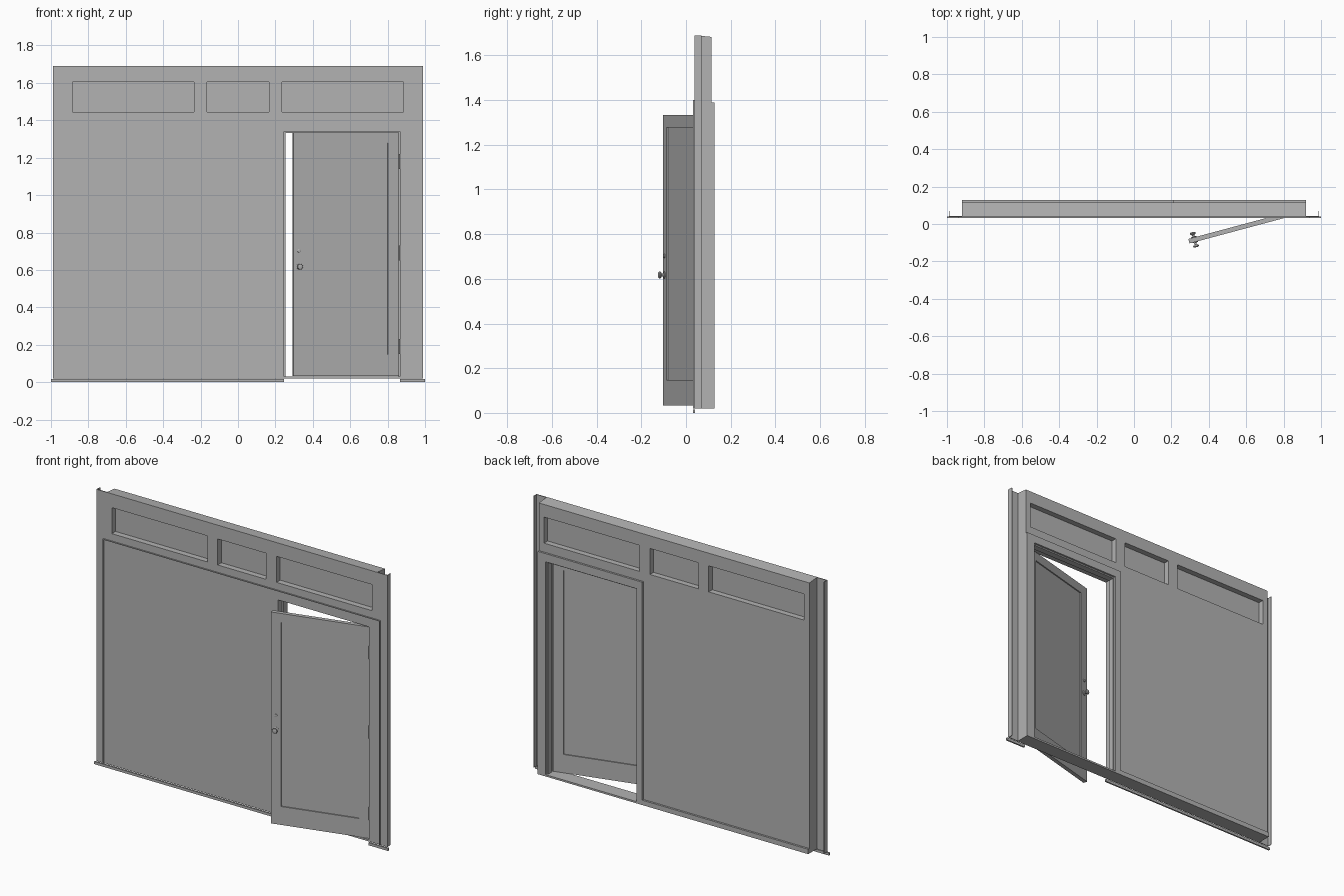
import bpy, bmesh, math
from mathutils import Matrix

cube = bpy.data.objects.get("Cube")
if cube:
    bpy.data.objects.remove(cube, do_unlink=True)

grey = bpy.data.materials.new("warm_grey")
grey.use_nodes = True
colour = (0.45, 0.45, 0.45, 1)
grey.diffuse_color = colour
grey.node_tree.nodes["Principled BSDF"].inputs["Base Color"].default_value = colour


def finish(name, bm, matrix=None, smooth=False):
    bmesh.ops.recalc_face_normals(bm, faces=bm.faces)
    mesh = bpy.data.meshes.new(name)
    bm.to_mesh(mesh)
    bm.free()
    mesh.materials.append(grey)
    obj = bpy.data.objects.new(name, mesh)
    bpy.context.collection.objects.link(obj)
    if matrix:
        obj.matrix_world = matrix
    if smooth:
        bpy.ops.object.select_all(action='DESELECT')
        obj.select_set(True)
        bpy.context.view_layer.objects.active = obj
        bpy.ops.object.shade_smooth_by_angle()
    return obj


def slab(name, rect, y0, y1, holes=(), matrix=None, back_drop=0):
    """Upright slab; rect and holes are (x0, x1, z0, z1)."""
    bm = bmesh.new()
    areas = [rect, *holes]
    xs = sorted({x for a in areas for x in a[:2] if rect[0] <= x <= rect[1]})
    zs = sorted({z for a in areas for z in a[2:] if rect[2] <= z <= rect[3]})
    grid = {(x, z): bm.verts.new((x, y0, z)) for x in xs for z in zs}
    for xa, xb in zip(xs, xs[1:]):
        for za, zb in zip(zs, zs[1:]):
            cx, cz = (xa + xb) / 2, (za + zb) / 2
            if any(h[0] < cx < h[1] and h[2] < cz < h[3] for h in holes):
                continue
            bm.faces.new([grid[xa, za], grid[xb, za], grid[xb, zb], grid[xa, zb]])
    bmesh.ops.delete(bm, geom=[v for v in bm.verts if not v.link_faces], context='VERTS')
    new = bmesh.ops.extrude_face_region(bm, geom=bm.faces[:])["geom"]
    for v in new:
        if isinstance(v, bmesh.types.BMVert):
            v.co.y = y1
            if v.co.z == zs[-1] or abs(v.co.z - zs[-1]) < 1e-5:
                v.co.z -= back_drop
    return finish(name, bm, matrix)


def lathe(name, profile, matrix):
    """Turn a (radius, height) profile around the local z axis."""
    bm = bmesh.new()
    verts = [bm.verts.new((r, 0, h)) for r, h in profile]
    edges = [bm.edges.new(pair) for pair in zip(verts, verts[1:])]
    bmesh.ops.spin(bm, geom=verts + edges, cent=(0, 0, 0), axis=(0, 0, 1),
                   angle=2 * math.pi, steps=20)
    bmesh.ops.remove_doubles(bm, verts=bm.verts, dist=1e-5)
    return finish(name, bm, matrix, smooth=True)


# Wall layout
BASE, TOP, HALF = 0.02, 1.69, 0.92
doorway = (0.247, 0.866, 0.031, 1.34)
windows = [(-0.885, -0.235, 1.445, 1.605), (-0.165, 0.165, 1.445, 1.605),
           (0.235, 0.885, 1.445, 1.605)]
openings = [doorway, *windows]

# Wall: front skin with side flanges, core, and raised back trim
slab("front_skin", (-0.99, 0.99, BASE, TOP), 0.038, 0.043, openings)
slab("wall_core", (-HALF, HALF, BASE, TOP), 0.043, 0.115, openings, back_drop=0.007)
slab("back_trim", (-HALF, HALF, BASE, 1.39), 0.115, 0.127,
     [doorway, (-HALF, 0.21, 0.05, 1.39)])
for side, x in (("right", -0.99), ("left", 0.986)):
    slab(side + "_flange_return", (x, x + 0.004, BASE, TOP), 0.043, 0.07)

# Recessed transom panes
for i, pane in enumerate(windows):
    slab(f"transom_pane_{i + 1}", pane, 0.074, 0.08)

# Thin fin framing the lower front panel, and the foot strips
slab("front_fin", (-0.942, 0.942, BASE, 1.4), 0.031, 0.038,
     [(-0.938, 0.938, BASE, 1.396)])
slab("foot_strip_right", (-1, doorway[0], 0, 0.016), 0.031, 0.041)
slab("foot_strip_left", (doorway[1], 1, 0, 0.016), 0.031, 0.041)

# Door stop lining the opening
x0, x1, z0, z1 = doorway
slab("door_stop", doorway, 0.076, 0.115,
     [(x0 + 0.008, x1 - 0.008, z0, z1 - 0.008)])

# Door, swung ajar about its hinge edge
swing = Matrix.Translation((0.86, 0.047, 0)) @ Matrix.Rotation(math.radians(15), 4, 'Z')
WIDTH, THICK, STILE = 0.583, 0.025, 0.061
inset = (-WIDTH + STILE, -STILE, 0.147, 1.278)
slab("door_frame", (-WIDTH, 0, 0.034, 1.334), 0, THICK, [inset], swing)
slab("door_panel", inset, 0.007, THICK - 0.007, matrix=swing)

# Hinges
for i, z in enumerate((0.19, 0.69, 1.18)):
    slab(f"hinge_leaf_{i + 1}", (0, 0.003, z - 0.04, z + 0.04), 0, 0.022, matrix=swing)
    lathe(f"hinge_pin_{i + 1}", [(0, -0.04), (0.004, -0.04), (0.004, 0.04), (0, 0.04)],
          swing @ Matrix.Translation((0.002, -0.002, z)))

# Knobs and locks on both faces
knob = [(0.015, 0), (0.015, 0.003), (0.006, 0.005), (0.006, 0.013), (0.013, 0.017),
        (0.016, 0.022), (0.014, 0.027), (0.008, 0.029), (0, 0.029)]
lock = [(0.009, 0), (0.009, 0.004), (0.006, 0.006), (0, 0.006)]
for side, y, turn in (("front", 0, 90), ("back", THICK, -90)):
    for part, profile, z in (("knob", knob, 0.617), ("lock", lock, 0.702)):
        place = (Matrix.Translation((-WIDTH + STILE / 2, y, z))
                 @ Matrix.Rotation(math.radians(turn), 4, 'X'))
        lathe(f"{side}_{part}", profile, swing @ place)
